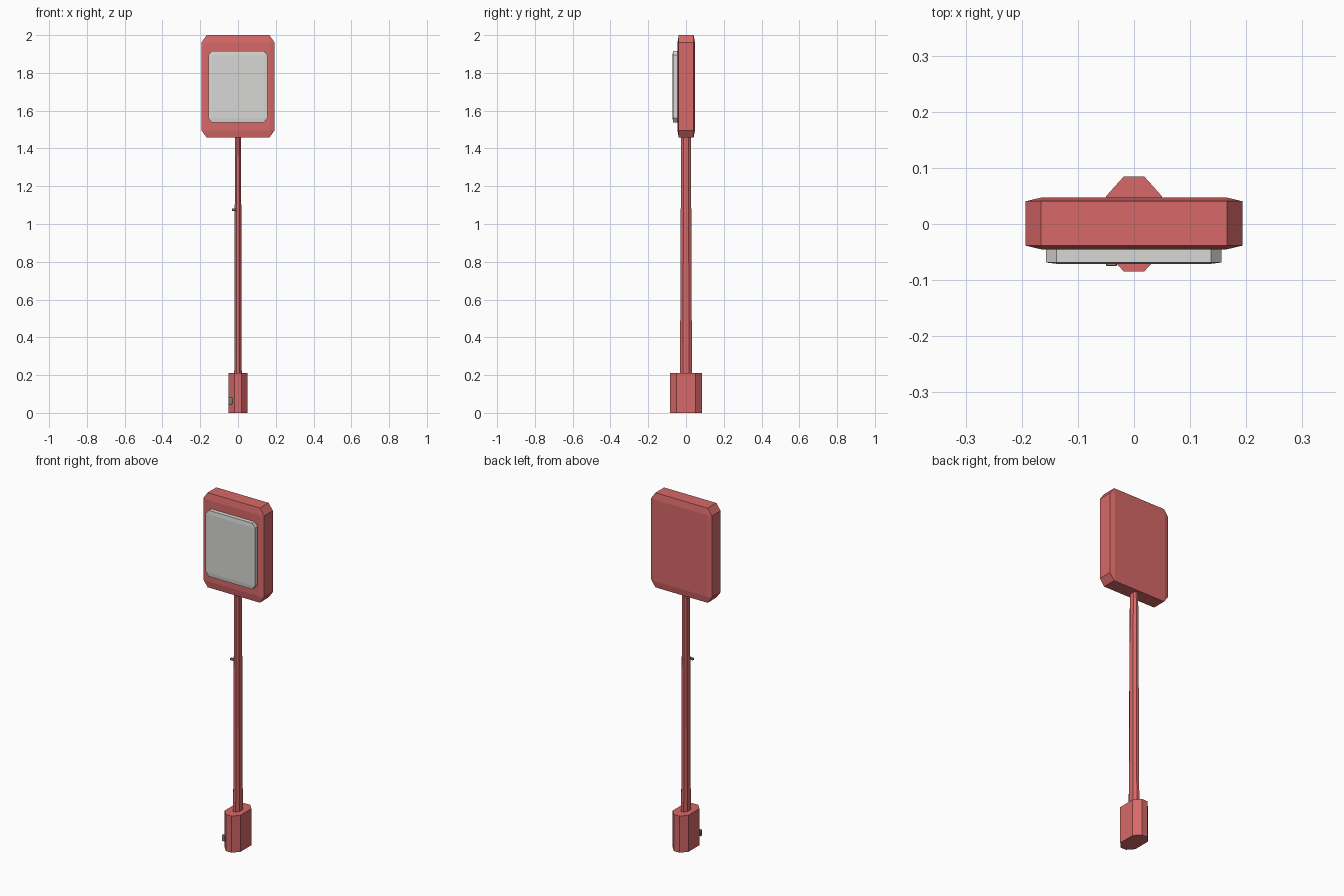
import bpy, bmesh, math
from mathutils import Vector

if "Cube" in bpy.data.objects:
    bpy.data.objects.remove(bpy.data.objects["Cube"], do_unlink=True)


def material(name, rgb):
    m = bpy.data.materials.new(name)
    m.use_nodes = True
    m.diffuse_color = (*rgb, 1)
    m.node_tree.nodes["Principled BSDF"].inputs["Base Color"].default_value = (*rgb, 1)
    return m


red = material("soft red paint", (0.68, 0.14, 0.14))
grey = material("light grey panel", (0.68, 0.68, 0.66))
dark = material("dull grey fitting", (0.3, 0.24, 0.24))


def finish(name, bm, mat):
    bmesh.ops.recalc_face_normals(bm, faces=bm.faces)
    mesh = bpy.data.meshes.new(name)
    bm.to_mesh(mesh)
    bm.free()
    mesh.materials.append(mat)
    ob = bpy.data.objects.new(name, mesh)
    bpy.context.collection.objects.link(ob)
    return ob


def chamfered_box(name, lo, hi, ratio, mat):
    """Bevel a cube first, then stretch it, so chamfers follow the proportions."""
    lo, hi = Vector(lo), Vector(hi)
    bm = bmesh.new()
    bmesh.ops.create_cube(bm, size=2)
    if ratio:
        bmesh.ops.bevel(bm, geom=bm.edges[:], offset=ratio, segments=1,
                        affect='EDGES', profile=0.5)
    bmesh.ops.scale(bm, vec=(hi - lo) / 2, verts=bm.verts)
    bmesh.ops.translate(bm, vec=(hi + lo) / 2, verts=bm.verts)
    return finish(name, bm, mat)


def octagon(w, d, flat_x, flat_y):
    a, b = w * flat_x, d * flat_y
    return [(w, -b), (w, b), (a, d), (-a, d), (-w, b), (-w, -b), (-a, -d), (a, -d)]


def loft(name, sections, flat_x, flat_y, mat):
    """Stack octagons given as (height, half width, half depth)."""
    bm = bmesh.new()
    rings = [[bm.verts.new((x, y, z)) for x, y in octagon(w, d, flat_x, flat_y)]
             for z, w, d in sections]
    for low, high in zip(rings, rings[1:]):
        for i in range(8):
            j = (i + 1) % 8
            bm.faces.new((low[i], low[j], high[j], high[i]))
    bm.faces.new(rings[0])
    bm.faces.new(rings[-1])
    return finish(name, bm, mat)


# Post: wide foot and slim tapering pole
loft("base", [(0, 0.05, 0.085), (0.21, 0.05, 0.085)], 0.36, 0.58, red)
loft("pole", [(0.2, 0.02, 0.033), (0.36, 0.019, 0.031),
              (1.05, 0.0175, 0.028), (1.5, 0.015, 0.025)], 0.42, 0.5, red)

# Head and raised front panel
chamfered_box("head", (-0.193, -0.045, 1.457), (0.193, 0.047, 2.0), 0.14, red)
chamfered_box("front_panel", (-0.157, -0.071, 1.538), (0.156, -0.03, 1.917), 0.12, grey)

# Small fittings on the front right corner of the post
for name, centre, size in (("base_latch", (-0.04, -0.068, 0.063), (0.02, 0.014, 0.035)),
                           ("pole_hook", (-0.022, -0.02, 1.075), (0.022, 0.012, 0.012))):
    c, s = Vector(centre), Vector(size) / 2
    chamfered_box(name, c - s, c + s, 0.2, dark)
